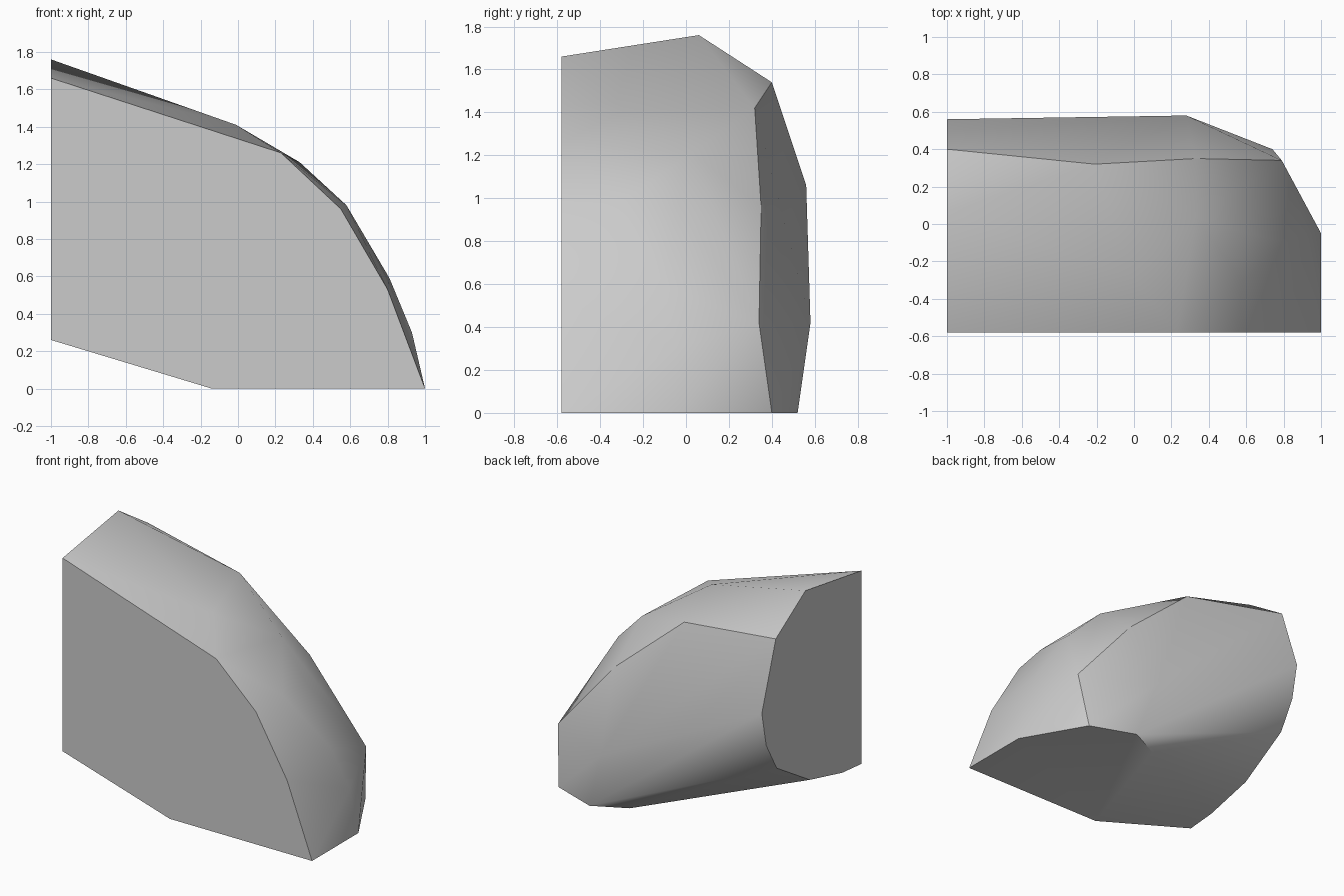
import bpy
import bmesh
import math

default_cube = bpy.data.objects.get("Cube")
if default_cube:
    bpy.data.objects.remove(default_cube, do_unlink=True)

FRONT_Y = -0.58
END_X = -1.0


def make_material(name, colour):
    material = bpy.data.materials.new(name)
    material.use_nodes = True
    material.diffuse_color = colour
    shader = material.node_tree.nodes["Principled BSDF"]
    shader.inputs["Base Color"].default_value = colour
    shader.inputs["Roughness"].default_value = 0.8
    return material


def build_hull(name, points, material):
    """Wrap the given points in a closed faceted stone and merge flat faces."""
    mesh = bpy.data.meshes.new(name)
    bm = bmesh.new()
    for point in points:
        bm.verts.new(point)
    bmesh.ops.remove_doubles(bm, verts=bm.verts[:], dist=0.001)
    bmesh.ops.convex_hull(bm, input=bm.verts[:])
    loose = [v for v in bm.verts if not v.link_faces]
    bmesh.ops.delete(bm, geom=loose, context="VERTS")
    bmesh.ops.dissolve_limit(bm, angle_limit=math.radians(0.5),
                             verts=bm.verts[:], edges=bm.edges[:])
    bmesh.ops.recalc_face_normals(bm, faces=bm.faces[:])
    bm.to_mesh(mesh)
    bm.free()
    mesh.materials.append(material)
    obj = bpy.data.objects.new(name, mesh)
    bpy.context.collection.objects.link(obj)
    return obj


# Flat front cut, as (x, z)
front_cut = [(-1, 1.66), (0.23, 1.26), (0.55, 0.96), (0.8, 0.53),
             (1, 0), (-0.14, 0), (-1, 0.26)]

# Flat end cut, as (y, z)
end_cut = [(0.06, 1.76), (0.4, 1.54), (0.56, 1.06), (0.51, 0.81),
           (0.39, 0.6), (0.01, 0.37), (-0.36, 0.28)]

# Flat base, as (x, y)
base_cut = [(1, -0.05), (0.74, 0.4), (0.41, 0.52), (0.17, 0.4)]

# Rounded shoulder between the cuts, as (x, y, z)
shoulder = [(-0.01, -0.28, 1.41), (-0.21, 0.32, 1.42), (0.33, 0.03, 1.21),
            (0.58, -0.31, 0.98), (0.57, -0.04, 0.97), (0.33, 0.35, 0.96),
            (0.81, -0.1, 0.59), (0.79, 0.34, 0.42), (0.93, -0.05, 0.3),
            (0.28, 0.58, 0.42)]

points = [(x, FRONT_Y, z) for x, z in front_cut]
points += [(END_X, y, z) for y, z in end_cut]
points += [(x, y, 0) for x, y in base_cut]
points += shoulder

stone_grey = make_material("stone grey", (0.6, 0.6, 0.6, 1))
rock = build_hull("rock_chunk", points, stone_grey)

# Smooth the rounded side, keep the cut rims sharp
bpy.ops.object.select_all(action="DESELECT")
rock.select_set(True)
bpy.context.view_layer.objects.active = rock
bpy.ops.object.shade_smooth_by_angle(angle=math.radians(32))
